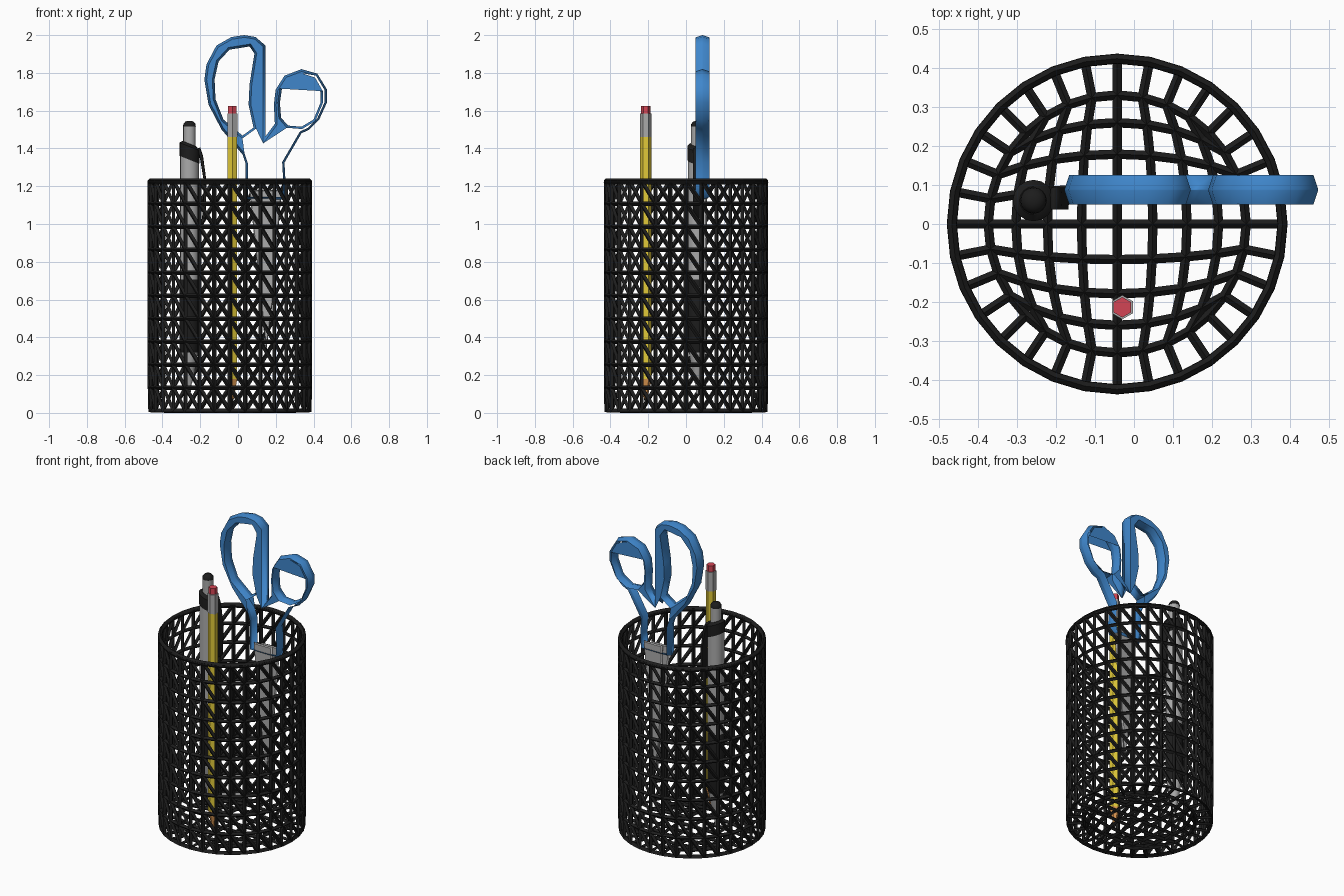
import bpy, bmesh, math
from mathutils import Vector

if "Cube" in bpy.data.objects:
    bpy.data.objects.remove(bpy.data.objects["Cube"])


def material(name, rgb):
    m = bpy.data.materials.new(name)
    m.diffuse_color = (*rgb, 1)
    m.use_nodes = True
    m.node_tree.nodes["Principled BSDF"].inputs["Base Color"].default_value = m.diffuse_color
    return m


BLACK = material("black", (0.012, 0.012, 0.012))
BLUE = material("blue", (0.05, 0.24, 0.6))
YELLOW = material("yellow", (0.75, 0.58, 0.04))
RED = material("red", (0.65, 0.06, 0.09))
WOOD = material("wood", (0.7, 0.3, 0.08))
GREY = material("metal_grey", (0.4, 0.4, 0.4))


def add(name, mesh, mat):
    ob = bpy.data.objects.new(name, mesh)
    bpy.context.collection.objects.link(ob)
    mesh.materials.append(mat)
    return ob


def lathe(name, centre, profile, sides, mat, tilt=0.0, smooth=False, turn=0.0):
    """Revolve (radius, z) points; tilt slants the rings along x."""
    bm = bmesh.new()
    rings = []
    for r, z in profile:
        ring = []
        for i in range(sides):
            a = turn + 2 * math.pi * i / sides
            x, y = r * math.cos(a), r * math.sin(a)
            ring.append(bm.verts.new((centre[0] + x, centre[1] + y, z - tilt * x)))
        rings.append(ring)
    for lo, hi in zip(rings, rings[1:]):
        for i in range(sides):
            j = (i + 1) % sides
            bm.faces.new((lo[i], lo[j], hi[j], hi[i]))
    bm.faces.new(rings[0][::-1])
    bm.faces.new(rings[-1])
    mesh = bpy.data.meshes.new(name)
    bm.to_mesh(mesh)
    bm.free()
    ob = add(name, mesh, mat)
    if smooth:
        bpy.ops.object.select_all(action='DESELECT')
        ob.select_set(True)
        bpy.context.view_layer.objects.active = ob
        bpy.ops.object.shade_smooth_by_angle(angle=math.radians(35))
    return ob


def plate(name, outlines, y, half, mat, bevel):
    """Flat (x, z) outlines with holes, ridged around the edge."""
    cu = bpy.data.curves.new(name, 'CURVE')
    cu.dimensions = '2D'
    cu.fill_mode = 'BOTH'
    cu.bevel_depth, cu.bevel_resolution = bevel, 0
    cu.extrude, cu.offset = 0.0005, -bevel
    for pts in outlines:
        sp = cu.splines.new('POLY')
        sp.points.add(len(pts) - 1)
        for p, (x, z) in zip(sp.points, pts):
            p.co = (x, z, 0, 1)
        sp.use_cyclic_u = True
    ob = add(name, cu, mat)
    ob.location.y = y
    ob.rotation_euler.x = math.pi / 2
    ob.scale.z = half / (bevel + 0.0005)
    return ob


# Wire cup: triangulated wall, ring of spokes and rounded grid for the floor
CX, R, R_IN, SEG, ROWS, TOP, WIRE = -0.043, 0.423, 0.33, 32, 10, 1.23, 0.024
bm = bmesh.new()


def ring_at(r, z):
    return [bm.verts.new((CX + r * math.cos(2 * math.pi * k / SEG),
                          r * math.sin(2 * math.pi * k / SEG), z)) for k in range(SEG)]


Z0 = WIRE / 2
wall = [ring_at(R, Z0 + (TOP - Z0) * j / ROWS) for j in range(ROWS + 1)]
for lo, hi in zip(wall, wall[1:]):
    for i in range(SEG):
        j = (i + 1) % SEG
        bm.faces.new((lo[i], lo[j], hi[i]))
        bm.faces.new((lo[j], hi[j], hi[i]))
grid = {}
for i in range(-4, 5):
    for j in range(-4, 5):
        u, v = (math.sin(t / 4 * math.pi / 4) * math.sqrt(2) for t in (i, j))
        grid[i, j] = bm.verts.new((CX + R_IN * u * math.sqrt(1 - v * v / 2),
                                   R_IN * v * math.sqrt(1 - u * u / 2), Z0))
for i in range(-4, 4):
    for j in range(-4, 4):
        bm.faces.new((grid[i, j], grid[i, j + 1], grid[i + 1, j + 1], grid[i + 1, j]))
inner = sorted((v for k, v in grid.items() if max(map(abs, k)) == 4),
               key=lambda v: round(math.atan2(v.co.y, v.co.x - CX) / (2 * math.pi) * SEG) % SEG)
for i in range(SEG):
    j = (i + 1) % SEG
    bm.faces.new((inner[i], inner[j], wall[0][j], wall[0][i]))
bmesh.ops.recalc_face_normals(bm, faces=bm.faces)
mesh = bpy.data.meshes.new("mesh_cup")
bm.to_mesh(mesh)
bm.free()
cup = add("mesh_cup", mesh, BLACK)
wf = cup.modifiers.new("wire", 'WIREFRAME')
wf.thickness = WIRE
wf.use_boundary = True

# Rim
bpy.ops.mesh.primitive_torus_add(location=(CX, 0, TOP - 0.008), major_radius=R, minor_radius=0.013,
                                 major_segments=SEG, minor_segments=8)
rim = bpy.context.object
rim.name = "cup_rim"
rim.data.materials.append(BLACK)

# Scissors: handle with two finger holes, and two thin blades
outer = [(-.178, 1.765), (-.167, 1.845), (-.114, 1.945), (-.034, 1.99), (.034, 2.0), (.093, 1.99),
         (.145, 1.945), (.145, 1.463), (.195, 1.53), (.19, 1.632), (.199, 1.71), (.246, 1.785),
         (.336, 1.82), (.42, 1.796), (.471, 1.712), (.471, 1.643), (.43, 1.553), (.378, 1.5),
         (.336, 1.48), (.246, 1.325), (.252, 1.22), (.246, 1.13), (.04, 1.13), (.04, 1.32),
         (.024, 1.368), (-.087, 1.5), (-.156, 1.632)]
big_hole = [(-.124, 1.765), (-.103, 1.86), (-.045, 1.923), (.061, 1.94), (.087, 1.902),
            (.061, 1.738), (.056, 1.632), (.082, 1.51), (.024, 1.468), (-.077, 1.553), (-.119, 1.66)]
small_hole = [(.222, 1.643), (.232, 1.712), (.272, 1.77), (.336, 1.786), (.4, 1.765), (.437, 1.70),
              (.437, 1.643), (.4, 1.553), (.336, 1.515), (.265, 1.521), (.228, 1.563)]
plate("scissor_handles", [outer, big_hole, small_hole], 0.0875, 0.0375, BLUE, 0.012)
plate("scissor_blade_front", [[(.06, 1.18), (.19, 1.18), (.185, .6), (.15, .33), (.12, .6)]],
      0.078, 0.009, GREY, 0.004)
plate("scissor_blade_back", [[(.1, 1.18), (.232, 1.18), (.18, .6), (.15, .33), (.115, .6)]],
      0.097, 0.009, GREY, 0.004)

# Pencil
PC, HEX = (-0.03, -0.213), math.pi / 6
for name, prof, mat in (
        ("pencil_lead", [(0.002, 0.03), (0.009, 0.075)], BLACK),
        ("pencil_wood", [(0.009, 0.075), (0.03, 0.18)], WOOD),
        ("pencil_body", [(0.03, 0.18), (0.03, 1.46)], YELLOW),
        ("pencil_ferrule", [(0.031, 1.46), (0.031, 1.585)], GREY),
        ("pencil_eraser", [(0.026, 1.58), (0.026, 1.625)], RED)):
    lathe(name, PC, prof, 6, mat, turn=HEX)

# Pen
PN = (-0.257, 0.06)
for name, prof, mat, tilt in (
        ("pen_tip", [(0.006, 0.1), (0.01, 0.15), (0.022, 0.18), (0.046, 0.33)], GREY, 0),
        ("pen_grip", [(0.046, 0.32), (0.052, 0.34), (0.052, 0.7), (0.048, 0.71)], BLACK, 0),
        ("pen_body", [(0.05, 0.7), (0.05, 1.36)], GREY, 0),
        ("pen_collar", [(0.053, 1.34), (0.053, 1.41), (0.036, 1.425)], BLACK, 0.4),
        ("pen_button", [(0.033, 1.4), (0.033, 1.52)], GREY, 0),
        ("pen_cap", [(0.034, 1.515), (0.032, 1.53), (0.022, 1.542), (0.008, 1.546)], BLACK, 0)):
    lathe(name, PN, prof, 16, mat, tilt=tilt, smooth=True)

# Pen clip, slanting away from the body
clip_pts = [(-.215, 1.40), (-.2, 1.405), (-.185, 1.36), (-.166, 1.22), (-.172, 1.03),
            (-.19, 1.03), (-.18, 1.22), (-.2, 1.34)]
plate("pen_clip", [clip_pts], 0.065, 0.028, BLACK, 0.002)
